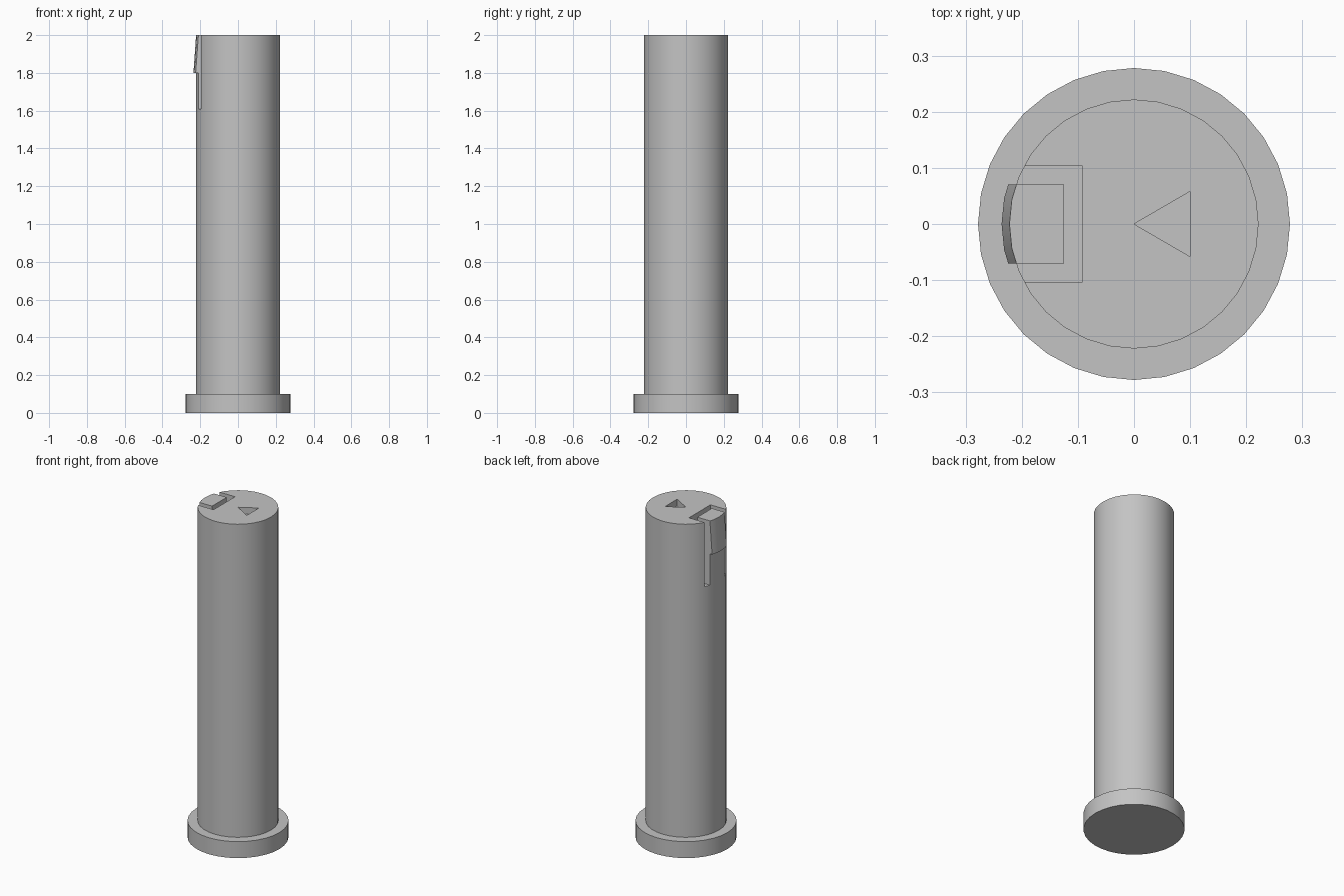
import bpy, bmesh, math

if "Cube" in bpy.data.objects:
    bpy.data.objects.remove(bpy.data.objects["Cube"], do_unlink=True)

SEGMENTS = 32
TOP = 2.0

grey = bpy.data.materials.new("plain grey")
grey.use_nodes = True
grey.diffuse_color = (0.55, 0.55, 0.55, 1)
grey.node_tree.nodes["Principled BSDF"].inputs["Base Color"].default_value = grey.diffuse_color


def make_object(name, bm):
    bmesh.ops.recalc_face_normals(bm, faces=bm.faces)
    mesh = bpy.data.meshes.new(name)
    bm.to_mesh(mesh)
    bm.free()
    mesh.materials.append(grey)
    obj = bpy.data.objects.new(name, mesh)
    bpy.context.collection.objects.link(obj)
    return obj


def lathe(name, profile):
    """Closed solid of revolution from (radius, height) points."""
    bm = bmesh.new()
    rings = []
    for r, z in profile:
        angles = [2 * math.pi * i / SEGMENTS for i in range(SEGMENTS)]
        rings.append([bm.verts.new((r * math.cos(a), r * math.sin(a), z)) for a in angles])
    for low, high in zip(rings, rings[1:]):
        for i in range(SEGMENTS):
            j = (i + 1) % SEGMENTS
            bm.faces.new((low[i], low[j], high[j], high[i]))
    bm.faces.new(rings[0])
    bm.faces.new(rings[-1])
    return make_object(name, bm)


def prism(name, outline, z0, z1):
    """Upright solid from an (x, y) outline."""
    bm = bmesh.new()
    face = bm.faces.new([bm.verts.new((x, y, z0)) for x, y in outline])
    new = bmesh.ops.extrude_face_region(bm, geom=[face])["geom"]
    verts = [v for v in new if isinstance(v, bmesh.types.BMVert)]
    bmesh.ops.translate(bm, verts=verts, vec=(0, 0, z1 - z0))
    return make_object(name, bm)


def combine(target, tool, operation):
    """Apply a boolean and discard the tool object."""
    mod = target.modifiers.new(operation.lower(), 'BOOLEAN')
    mod.operation = operation
    mod.solver = 'EXACT'
    mod.object = tool
    tool.hide_render = True
    bpy.context.view_layer.objects.active = target
    bpy.ops.object.modifier_apply(modifier=mod.name)
    bpy.data.objects.remove(tool, do_unlink=True)


# Shaft with flanged head
pin = lathe("flanged_pin", [(0.278, 0), (0.278, 0.1), (0.222, 0.1), (0.222, TOP)])

# Tapered catch on the side of the tip
catch = lathe("catch", [(0.236, 1.8), (0.222, TOP)])
combine(catch, prism("catch_trim", [(-0.3, -0.09), (-0.15, -0.09), (-0.15, 0.09), (-0.3, 0.09)],
                     1.7, 2.1), 'INTERSECT')
combine(pin, catch, 'UNION')

# U-shaped slot that frees the spring tongue
half = [(-0.3, 0.07), (-0.125, 0.07)]
outer = [(-0.092, 0.103), (-0.3, 0.103)]
outline = half + [(x, -y) for x, y in reversed(half)]
outline += [(x, -y) for x, y in reversed(outer)] + outer
combine(pin, prism("slot_cutter", outline, 1.61, 2.1), 'DIFFERENCE')

# Triangular pointer recess in the end face
combine(pin, prism("pointer_cutter", [(0, 0), (0.1, -0.058), (0.1, 0.058)], TOP - 0.04, 2.1),
        'DIFFERENCE')

# Smooth round sides, sharp rims
bpy.ops.object.select_all(action='DESELECT')
pin.select_set(True)
bpy.context.view_layer.objects.active = pin
bpy.ops.object.shade_smooth_by_angle(angle=math.radians(30))
